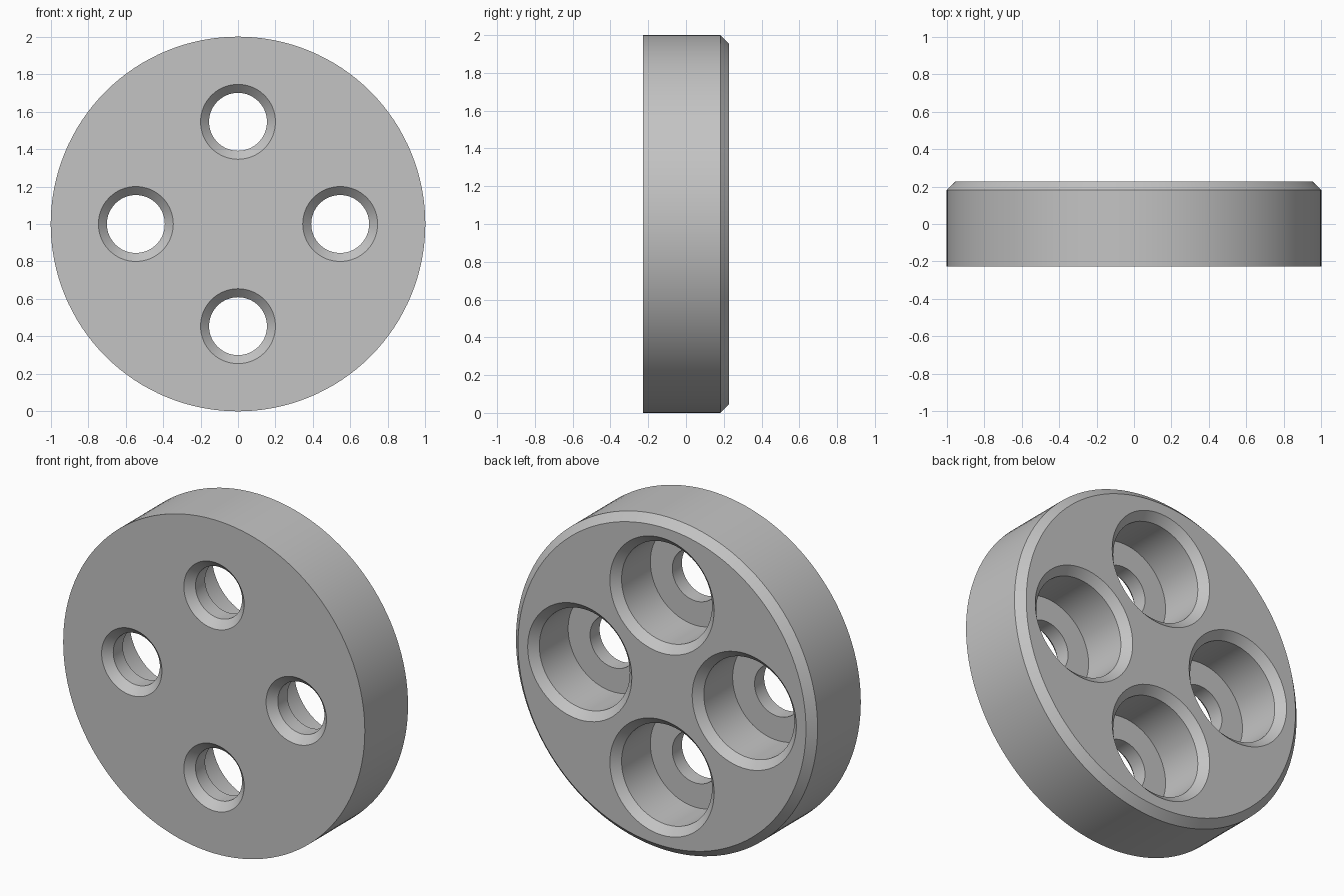
import bpy
import bmesh
from math import cos, sin, pi, radians

cube = bpy.data.objects.get("Cube")
if cube:
    bpy.data.objects.remove(cube, do_unlink=True)

UNIT = 1 / 22          # chamfer size, and the module for all sizes
HALF = 5 * UNIT        # half the thickness
PITCH = 12 * UNIT      # hole distance from the centre

metal = bpy.data.materials.new("plain grey")
metal.use_nodes = True
grey = (0.55, 0.55, 0.55, 1)
metal.diffuse_color = grey
metal.node_tree.nodes["Principled BSDF"].inputs["Base Color"].default_value = grey


def add_turned(bm, profile, cx, cz, sides):
    """Closed solid turned about a y axis from (radius, y) points."""
    rings = []
    for r, y in profile:
        rings.append([bm.verts.new((cx + r * cos(2 * pi * i / sides), y,
                                    cz + r * sin(2 * pi * i / sides)))
                      for i in range(sides)])
    for a, b in zip(rings, rings[1:]):
        for i in range(sides):
            j = (i + 1) % sides
            bm.faces.new((a[i], a[j], b[j], b[i]))
    bm.faces.new(rings[0])
    bm.faces.new(rings[-1])


def finish(name, bm):
    bmesh.ops.recalc_face_normals(bm, faces=bm.faces)
    mesh = bpy.data.meshes.new(name)
    bm.to_mesh(mesh)
    bm.free()
    mesh.materials.append(metal)
    obj = bpy.data.objects.new(name, mesh)
    bpy.context.collection.objects.link(obj)
    return obj


# Disc with a chamfered back rim
bm = bmesh.new()
add_turned(bm, [(1, -HALF), (1, HALF - UNIT), (1 - UNIT, HALF)], 0, 1, 128)
disc = finish("disc", bm)

# Four counterbored holes, chamfered at both mouths
hole, bore, over = 3.4 * UNIT, 6.6 * UNIT, 0.5 * UNIT
floor = HALF - 7 * UNIT
hole_profile = [
    (hole + UNIT + over, -HALF - over), (hole, -HALF + UNIT), (hole, floor),
    (bore, floor), (bore, HALF - UNIT), (bore + UNIT + over, HALF + over),
]
bm = bmesh.new()
for k in range(4):
    angle = k * pi / 2
    add_turned(bm, hole_profile, PITCH * cos(angle), 1 + PITCH * sin(angle), 64)
cutter = finish("hole_cutter", bm)
cutter.hide_render = True

# Cut the holes and keep only the finished disc
cut = disc.modifiers.new("holes", 'BOOLEAN')
cut.operation = 'DIFFERENCE'
cut.solver = 'EXACT'
cut.object = cutter
bpy.ops.object.select_all(action='DESELECT')
disc.select_set(True)
bpy.context.view_layer.objects.active = disc
bpy.ops.object.modifier_apply(modifier=cut.name)
bpy.data.objects.remove(cutter, do_unlink=True)
bpy.ops.object.shade_smooth_by_angle(angle=radians(25))
